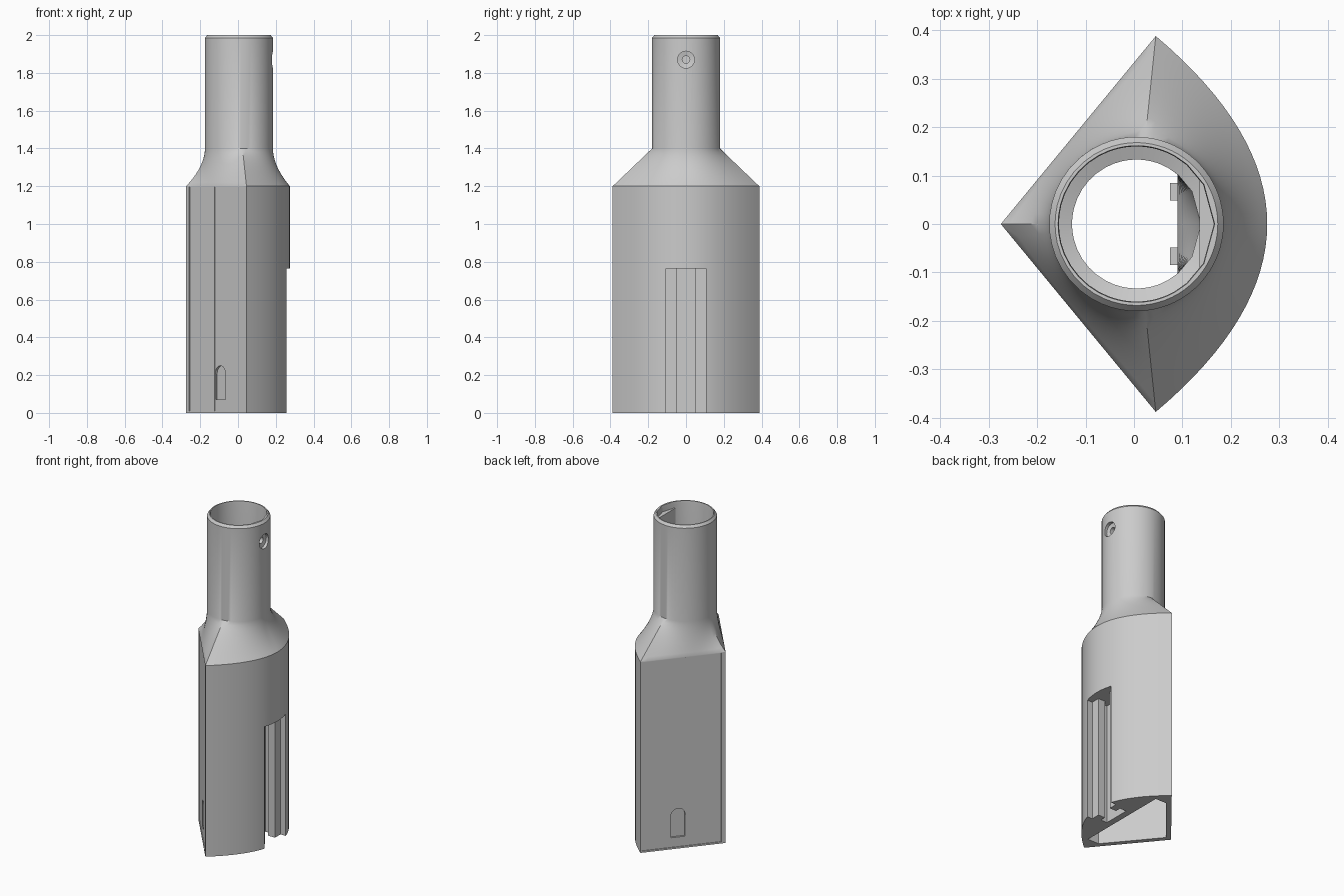
import bpy, bmesh, math
from mathutils import Vector

cube = bpy.data.objects.get("Cube")
if cube:
    bpy.data.objects.remove(cube, do_unlink=True)

grey = bpy.data.materials.new("plain_grey")
grey.use_nodes = True
grey.diffuse_color = (0.6, 0.6, 0.6, 1)
grey.node_tree.nodes["Principled BSDF"].inputs["Base Color"].default_value = (0.6, 0.6, 0.6, 1)

AXIS = Vector((0.005, 0))          # centre of the neck
APEX = Vector((-0.275, 0))         # rear ridge of the body
CORNER = Vector((0.045, 0.388))    # side ridge, mirrored in y


def skin(name, rings):
    """Solid through a list of equal-length 3D rings, capped at both ends."""
    bm = bmesh.new()
    loops = [[bm.verts.new(p) for p in ring] for ring in rings]
    n = len(loops[0])
    for a, b in zip(loops, loops[1:]):
        for i in range(n):
            j = (i + 1) % n
            bm.faces.new((a[i], a[j], b[j], b[i]))
    bm.faces.new(loops[0][::-1])
    bm.faces.new(loops[-1])
    bmesh.ops.recalc_face_normals(bm, faces=bm.faces)
    mesh = bpy.data.meshes.new(name)
    bm.to_mesh(mesh)
    bm.free()
    mesh.materials.append(grey)
    obj = bpy.data.objects.new(name, mesh)
    bpy.context.collection.objects.link(obj)
    return obj


def flat(points, z):
    return [(p[0], p[1], z) for p in points]


def prism(name, points, z0, z1):
    return skin(name, [flat(points, z0), flat(points, z1)])


def box(name, x0, x1, y0, y1, z0, z1):
    return prism(name, [(x0, y0), (x1, y0), (x1, y1), (x0, y1)], z0, z1)


def dense(corners, n=14):
    """Subdivide each edge of a closed outline."""
    pts = []
    for a, b in zip(corners, corners[1:] + corners[:1]):
        pts += [Vector(a).lerp(Vector(b), i / n) for i in range(n)]
    return pts


def circle(outline, r):
    """Circle around the neck axis, matched to an outline by direction."""
    return [AXIS + (p - AXIS).normalized() * r for p in outline]


def blend(outline, r, z0, z1, steps=10):
    """Flared transition: straight at the side ridges, concave elsewhere."""
    rings = []
    for k in range(1, steps + 1):
        t = k / steps
        ring = []
        for p, q in zip(outline, circle(outline, r)):
            power = 1.9 - 0.9 * min(1, abs(p.y) / CORNER.y)
            ring.append(p.lerp(q, 1 - (1 - t) ** power))
        rings.append(flat(ring, z0 + (z1 - z0) * t))
    return rings


def cut(target, cutters):
    bpy.context.view_layer.objects.active = target
    for c in cutters:
        mod = target.modifiers.new("cut", "BOOLEAN")
        mod.operation = "DIFFERENCE"
        mod.solver = "EXACT"
        mod.object = c
        bpy.ops.object.modifier_apply(modifier=mod.name)


def wall_cutter(points, depth, side):
    """Cutter into a flat wall; points are (fraction from apex, height)."""
    along = Vector((CORNER.x - APEX.x, CORNER.y * side))
    out = Vector((-CORNER.y, (CORNER.x - APEX.x) * side)).normalized()
    rings = []
    for d in (0.02, -depth):
        ring = []
        for t, z in points:
            p = APEX + along * t + out * d
            ring.append((p.x, p.y, z))
        rings.append(ring)
    return skin("wall_cutter", rings)


def rect(t0, t1, z0, z1):
    return [(t0, z0), (t1, z0), (t1, z1), (t0, z1)]


# Body outline: two flat walls and one bowed front
outline = dense([(CORNER.x, CORNER.y), tuple(APEX), (CORNER.x, -CORNER.y)])[:28]
for i in range(32):
    v = -1 + i / 16
    outline.append(Vector((0.275 - 0.23 * v * v, CORNER.y * v)))

# Body, flare and neck in one skin
R = 0.18
body = skin("body_shell", [flat(outline, 0), flat(outline, 1.2)]
            + blend(outline, R, 1.2, 1.4)
            + [flat(circle(outline, R), 1.985), flat(circle(outline, R - 0.012), 2)])

# Hollow inside: wall chamber, throat and neck bore
room = dense([(0.09, 0.3), (0.012, 0.3), (-0.236, 0), (0.012, -0.3), (0.09, -0.3)], 12)
cavity = skin("cavity_cutter", [flat(room, -0.05), flat(room, 1.17)]
              + blend(room, 0.133, 1.17, 1.36)
              + [flat(circle(room, 0.133), 1.4), flat(circle(room, 0.16), 1.41),
                 flat(circle(room, 0.16), 1.985), flat(circle(room, 0.167), 2.05)])

# Stepped slot with an undercut on the bowed side
slot = [(0.4, 0.105), (0.222, 0.105), (0.222, 0.05), (0.175, 0.05), (0.175, 0.085), (0.13, 0.085)]
slot += [(x, -y) for x, y in reversed(slot)]
cutters = [cavity, prism("slot_cutter", slot, -0.05, 0.765)]

# Wall panels with a seam and an arched recess, both sides
arch = [(0.47, 0.07), (0.64, 0.07)]
arch += [(0.555 + 0.085 * math.cos(a * math.pi / 10), 0.205 + 0.045 * math.sin(a * math.pi / 10))
         for a in range(11)]
for side in (-1, 1):
    cutters += [wall_cutter(rect(0.05, 0.98, 0.01, 1.195), 0.005, side),
                wall_cutter(rect(0.462, 0.47, 0.01, 1.195), 0.01, side),
                wall_cutter(arch, 0.018, side)]

# Countersunk screw hole through the neck
hole_rings = []
for x, r in ((0.1, 0.02), (0.16, 0.02), (0.165, 0.045), (0.25, 0.045)):
    hole_rings.append([(x, r * math.cos(a * math.pi / 12), 1.87 + r * math.sin(a * math.pi / 12))
                       for a in range(24)])
hole = skin("screw_hole_cutter", hole_rings)
cutters.append(hole)
cut(body, cutters)

# Flat screw boss inside the bore
half = math.acos(0.13 / 0.168)
boss_arc = [AXIS + Vector((math.cos(a), math.sin(a))) * 0.168
            for a in (half * (i / 8 - 1) for i in range(17))]
boss = prism("screw_boss", boss_arc, 1.78, 1.96)
cut(boss, [hole])

# Small ribs on the inner wall
ribs = [box("inner_rib", 0.074, 0.095, s * 0.067 - 0.018, s * 0.067 + 0.018, 0.02, 1.1) for s in (-1, 1)]

for c in cutters:
    bpy.data.objects.remove(c, do_unlink=True)

# Smooth curves, sharp edges
bpy.ops.object.select_all(action="DESELECT")
for o in [body, boss] + ribs:
    o.select_set(True)
bpy.context.view_layer.objects.active = body
bpy.ops.object.shade_smooth_by_angle(angle=math.radians(30))
